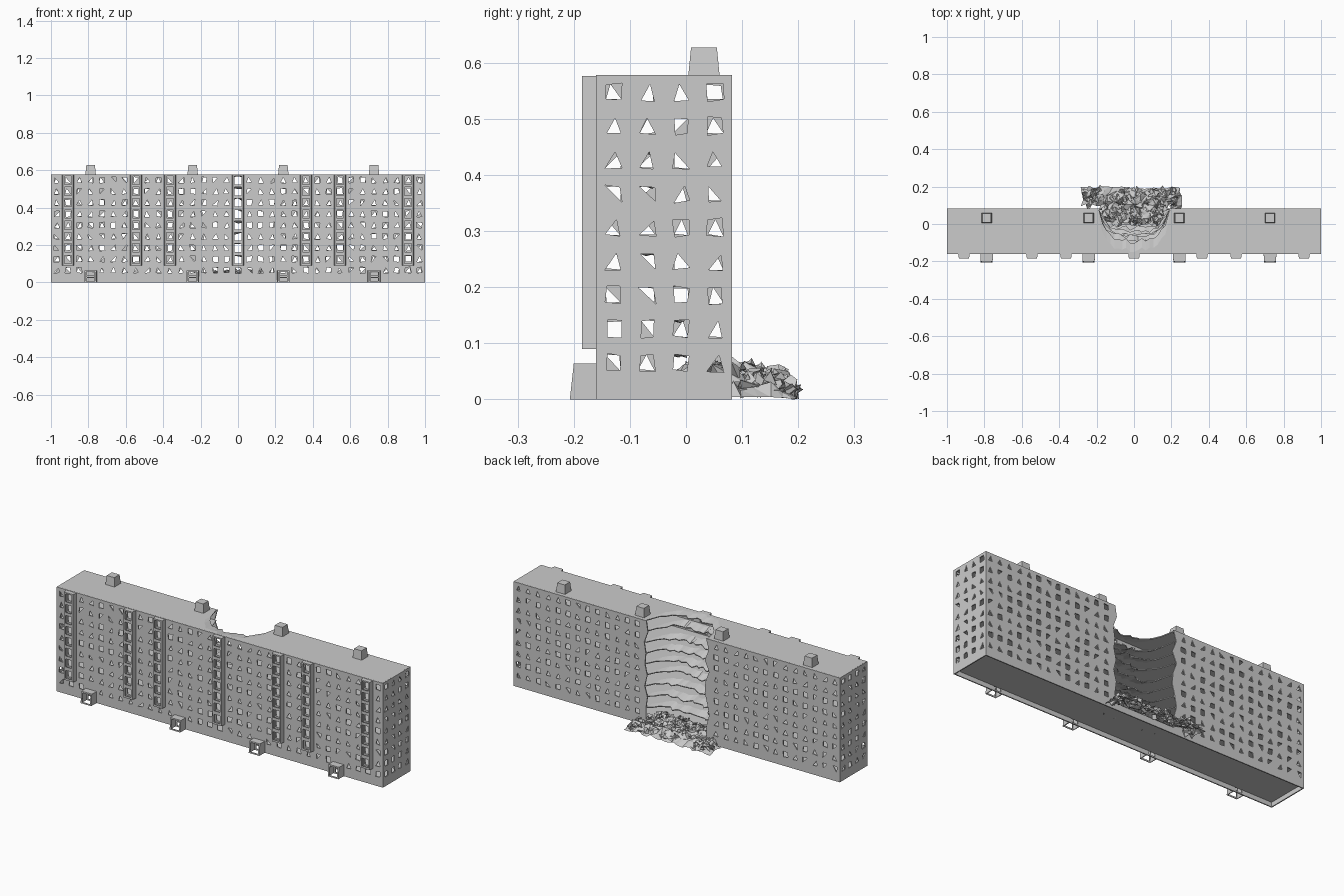
import bpy, bmesh, random, math
from mathutils import Vector

if "Cube" in bpy.data.objects:
    bpy.data.objects.remove(bpy.data.objects["Cube"])

R = random.Random(7)
STEP = 2 / 33                                   # window column spacing
ROWS = [0.0] + [0.035 + 0.0603 * i for i in range(10)]
FRONT, BACK, TOP = -0.16, 0.082, 0.578
STRIPS = (-15, -9, -6, 0, 6, 9, 15)             # projecting bay columns
DOORS = (-13, -4, 4, 12)                        # entrance columns


def finish(name, bm, thick=0.0):
    bmesh.ops.remove_doubles(bm, verts=bm.verts, dist=0.0002)
    me = bpy.data.meshes.new(name)
    bm.to_mesh(me)
    bm.free()
    ob = bpy.data.objects.new(name, me)
    bpy.context.collection.objects.link(ob)
    if thick:
        mod = ob.modifiers.new("thickness", 'SOLIDIFY')
        mod.thickness = thick
        mod.offset = -1
    return ob


def face(bm, pts):
    bm.faces.new([bm.verts.new(p) for p in pts])


def cell(bm, outer, hole=None):
    """One wall cell, optionally pierced by a hole of four corners."""
    if hole is None:
        face(bm, outer)
        return
    for i in range(4):
        j = (i + 1) % 4
        face(bm, (outer[i], outer[j], hole[j], hole[i]))


def window(u, z, hw, hh, ragged=True):
    w = [(u - hw, z - hh), (u + hw, z - hh), (u + hw, z + hh), (u - hw, z + hh)]
    if not ragged:
        return w
    w = [(a + R.uniform(-.003, .003), b + R.uniform(-.003, .003)) for a, b in w]
    kind = R.random()
    if kind < 0.4:                              # pointed window
        w[2] = w[3] = (u + R.uniform(-.008, .008), z + hh)
    elif kind < 0.65:                           # one corner closed
        k = R.randrange(4)
        w[k] = w[(k + 1) % 4]
    return w


def wall(name, origin, along, cols, front=False, gap=()):
    o, a = Vector(origin), Vector(along)
    width = STEP if cols == 33 else (BACK - FRONT) / 4
    P = lambda p: o + a * p[0] + Vector((0, 0, p[1]))
    bm = bmesh.new()
    edge = {}
    for c in range(cols):
        idx = c - 16
        for r in range(10):
            if gap and idx in gap and r > 0:
                continue
            u0, u1 = c * width, (c + 1) * width
            z0, z1 = ROWS[r], ROWS[r + 1]
            out = [[u0, z0], [u1, z0], [u1, z1], [u0, z1]]
            if gap and idx in (gap[0] - 1, gap[-1] + 1) and r > 0:
                # torn edges beside the collapse
                side, s = ((1, 2), 1) if idx < 0 else ((0, 3), -1)
                for k, zi in zip(side, (r, r + 1)):
                    out[k][0] += s * edge.setdefault((s, zi), R.uniform(0.01, .04))
            u, z = (u0 + u1) / 2, (z0 + z1) / 2
            hole = window(u, z, .013, .014)
            if r == 0:
                hole = None
            if front and idx in STRIPS and r > 1:
                hole = window(u, z, .021, .025, False)
            if front and idx in DOORS:
                if r == 0:
                    hole = window(u, .021, .02, .0138, False)
                elif r == 1:
                    hole = window(u, .05, .02, .012, False)
            cell(bm, [P(p) for p in out], [P(p) for p in hole] if hole else None)
    return finish(name, bm, 0.006)


# Pierced outer walls
wall("front_wall", (-1, FRONT, 0), (1, 0, 0), 33, front=True)
wall("back_wall", (1, BACK, 0), (-1, 0, 0), 33, gap=list(range(-3, 4)))
wall("right_wall", (1, FRONT, 0), (0, 1, 0), 4)
wall("left_wall", (-1, BACK, 0), (0, -1, 0), 4)


def slab(name, z, depth, sag):
    """Full-length slab with a jagged bite torn from its back edge."""
    n = 18
    cols = [(-.997, BACK - .003, 0), (-.2, BACK - .003, 0)]
    for i in range(n + 1):
        t = i / n * 2 - 1
        y = BACK - (BACK - depth) * (1 - abs(t) ** 5) + R.uniform(-.014, .014)
        cols.append((t * .188, min(y, BACK - .003), R.uniform(.2, 1) * sag * (1 - t ** 4)))
    cols += [(.2, BACK - .003, 0), (.997, BACK - .003, 0)]
    bm = bmesh.new()
    grid = []
    for x, y, s in cols:
        mid = max(FRONT + .01, y - .05)
        grid.append([(x, FRONT + .003, z), (x, mid, z), (x, y, z - s)])
    for a, b in zip(grid, grid[1:]):
        for k in range(2):
            face(bm, (a[k], b[k], b[k + 1], a[k + 1]))
    return finish(name, bm, 0.005)


# Roof and storey floors, lower floors projecting further into the gap
slab("roof", TOP, -0.09, 0.012)
for k in range(1, 9):
    slab(f"floor_{k}", ROWS[k + 1] + .002, -0.085 + .009 * (8 - k) + R.uniform(-.015, .015), 0.02)
slab("ground_floor", 0.03, 0.077, 0.0)


def hood(bm, x, wb, wf, yb, yf_low, yf_top, zs, hw, hh):
    """Projecting box with a front of stacked openings and an open back."""
    def yf(z):
        return yf_low + (yf_top - yf_low) * (z - zs[0]) / (zs[-1] - zs[0])
    for z0, z1 in zip(zs, zs[1:]):
        out = [(x - wf, z0), (x + wf, z0), (x + wf, z1), (x - wf, z1)]
        hole = window(x, (z0 + z1) / 2, hw, hh, False)
        cell(bm, [(u, yf(z), z) for u, z in out], [(u, yf(z), z) for u, z in hole])
        face(bm, ((x + wf, yf(z0), z0), (x + wb, yb, z0), (x + wb, yb, z1), (x + wf, yf(z1), z1)))
        face(bm, ((x - wb, yb, z0), (x - wf, yf(z0), z0), (x - wf, yf(z1), z1), (x - wb, yb, z1)))
    z = zs[-1]
    face(bm, ((x - wf, yf(z), z), (x + wf, yf(z), z), (x + wb, yb, z), (x - wb, yb, z)))
    z = zs[0]
    if z > 0.01:
        face(bm, ((x - wb, yb, z), (x + wb, yb, z), (x + wf, yf(z), z), (x - wf, yf(z), z)))


# Vertical bays running up the facade
for n, c in enumerate(STRIPS):
    bm = bmesh.new()
    hood(bm, c * STEP, .031, .027, FRONT, -.185, -.185,
         [.09] + ROWS[3:10] + [.576], .019, .022)
    finish(f"facade_bay_{n + 1}", bm, 0.004)

# Entrance porches and roof housings
for n, c in enumerate(DOORS):
    bm = bmesh.new()
    hood(bm, c * STEP, .034, .032, FRONT, -.207, -.2, [0, .064], .024, .025)
    finish(f"entrance_porch_{n + 1}", bm, 0.005)

    bm = bmesh.new()
    bmesh.ops.create_cube(bm, size=1)
    for v in bm.verts:
        top = v.co.z > 0
        s = .046 if top else .056
        v.co = (c * STEP + v.co.x * s, .032 + v.co.y * s, .627 if top else TOP - .002)
    finish(f"roof_housing_{n + 1}", bm)


# Rubble heap: jagged mound plus loose shards
def heap_height(x, y):
    ex = max(0, 1 - abs((x + .015) / .27) ** 5)
    ey = max(0, 1 - abs((y - .08) / .118) ** 5)
    return .047 * ex * ey


bm = bmesh.new()
nx, ny = 22, 10
pts = []
for i in range(nx + 1):
    row = []
    for j in range(ny + 1):
        x = -.28 + .53 * i / nx
        y = -.04 + .235 * j / ny
        h = heap_height(x, y)
        if h > .005:
            h += R.uniform(-.016, .014)
        row.append((x + R.uniform(-.008, .008), y + R.uniform(-.007, .007), max(h, 0)))
    pts.append(row)
for i in range(nx):
    for j in range(ny):
        a, b, c, d = pts[i][j], pts[i + 1][j], pts[i + 1][j + 1], pts[i][j + 1]
        if a[1] < BACK and (abs(.5 * (a[0] + c[0])) > .19 or min(a[2], c[2]) < .03):
            continue
        face(bm, (a, b, c))
        face(bm, (a, c, d))
finish("rubble_mound", bm)

bm = bmesh.new()
for _ in range(190):
    x, y = R.uniform(-.26, .23), R.uniform(-.01, .185)
    if abs(x) > .17 and y < .1:
        y = R.uniform(.1, .185)
    low = .5 if y > .1 else .95
    c = Vector((x, y, heap_height(x, y) * R.uniform(low, 1.15) + .006))
    corners = []
    for _k in range(5):
        d = Vector((R.gauss(0, 1), R.gauss(0, 1), R.gauss(0, .55))).normalized()
        p = c + d * R.uniform(.012, .026)
        p.z = min(max(p.z, 0), .077)
        corners.append(bm.verts.new(p))
    bmesh.ops.convex_hull(bm, input=corners)
loose = [v for v in bm.verts if not v.link_faces]
bmesh.ops.delete(bm, geom=loose, context='VERTS')
finish("rubble_shards", bm)
